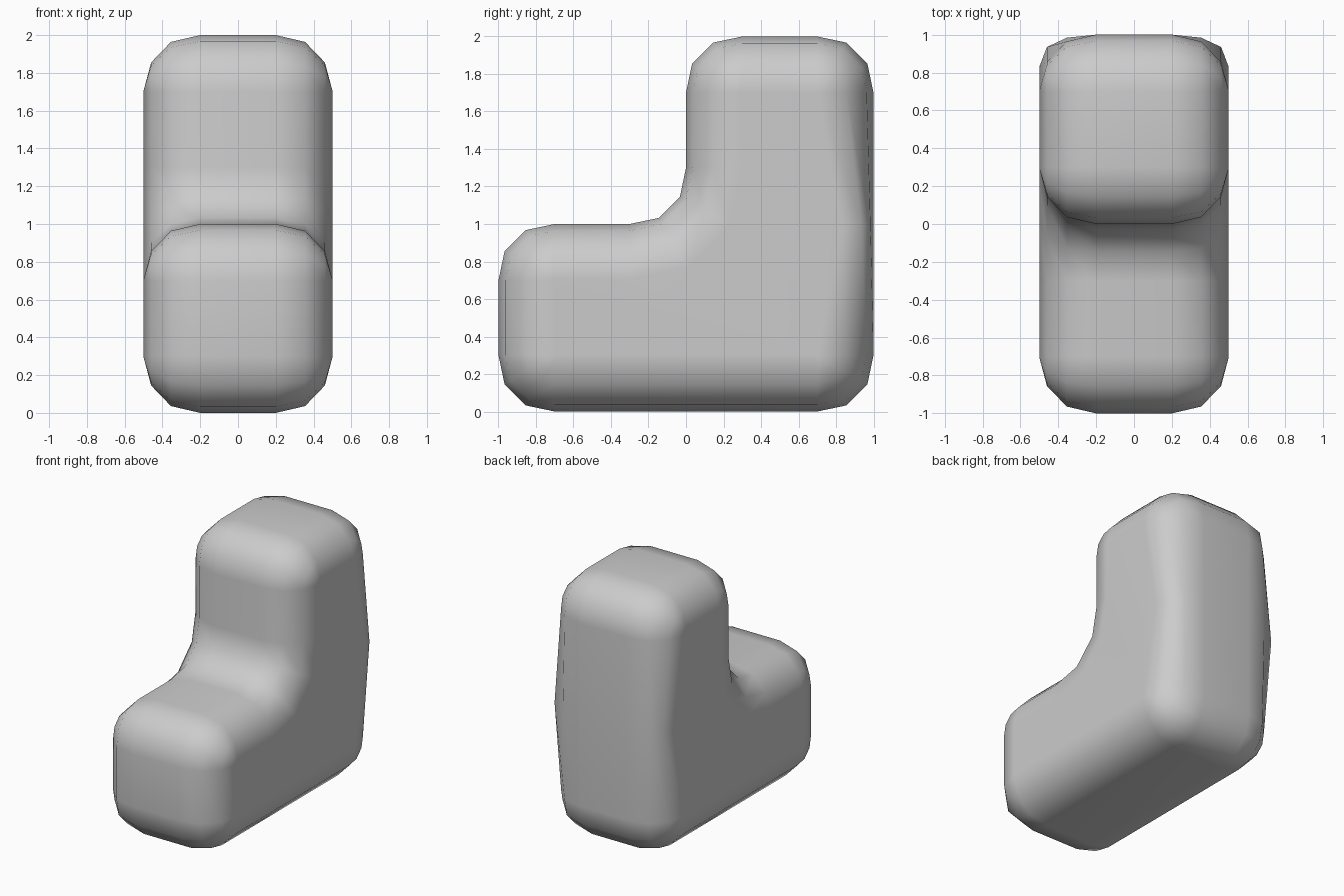
import bpy, bmesh, math

if "Cube" in bpy.data.objects:
    bpy.data.objects.remove(bpy.data.objects["Cube"])

# Stepped L outline in (y, z)
outline = [(-1, 0), (1, 0), (1, 2), (0, 2), (0, 1), (-1, 1)]
R = 0.3

# Each corner: arc points, inset by d, with convex radius shrinking and the inner one growing
def section(x, d):
    pts = []
    for i, (y, z) in enumerate(outline):
        concave = i == 4
        s = 1 if concave else -1
        # centre of the rounding arc
        py = outline[i - 1]
        ny = outline[(i + 1) % 6]
        a = [(py[0] - y), (py[1] - z)]
        b = [(ny[0] - y), (ny[1] - z)]
        la, lb = math.hypot(*a), math.hypot(*b)
        a = [v / la for v in a]
        b = [v / lb for v in b]
        cy, cz = y + R * (a[0] + b[0]), z + R * (a[1] + b[1])
        r = R + s * d
        for k in range(4):
            t = k * math.pi / 6
            # slightly squarer than a circle
            f = (1, 1.03, 1.03, 1)[k]
            u, v = math.cos(t) * f, math.sin(t) * f
            pts.append((x, cy - r * (b[0] * u + a[0] * v), cz - r * (b[1] * u + a[1] * v)))
        # mid-height loop on the tall back, where the rounding is tighter
        if i == 1:
            pts.append((x, 1 - d * 0.45 if d < 0.29 else 0.83, 1.0))
    return pts

# Cross-sections from side to side
stations = [(-0.5, 0.295), (-0.46, 0.145), (-0.355, 0.036), (-0.2, 0)]
stations += [(-x, d) for x, d in reversed(stations)]
bm = bmesh.new()
rings = [[bm.verts.new(p) for p in section(x, d)] for x, d in stations]
n = len(rings[0])
for r0, r1 in zip(rings, rings[1:]):
    for j in range(n):
        k = (j + 1) % n
        bm.faces.new((r0[j], r0[k], r1[k], r1[j]))
bm.faces.new(rings[0])
bm.faces.new(rings[-1])
bmesh.ops.recalc_face_normals(bm, faces=bm.faces)
for f in bm.faces:
    f.smooth = True

mesh = bpy.data.meshes.new("rounded_step_block")
bm.to_mesh(mesh)
bm.free()
block = bpy.data.objects.new("rounded_step_block", mesh)
bpy.context.collection.objects.link(block)

# Keep the broad faces evenly shaded
mod = block.modifiers.new("even_shading", 'WEIGHTED_NORMAL')
mod.keep_sharp = True
